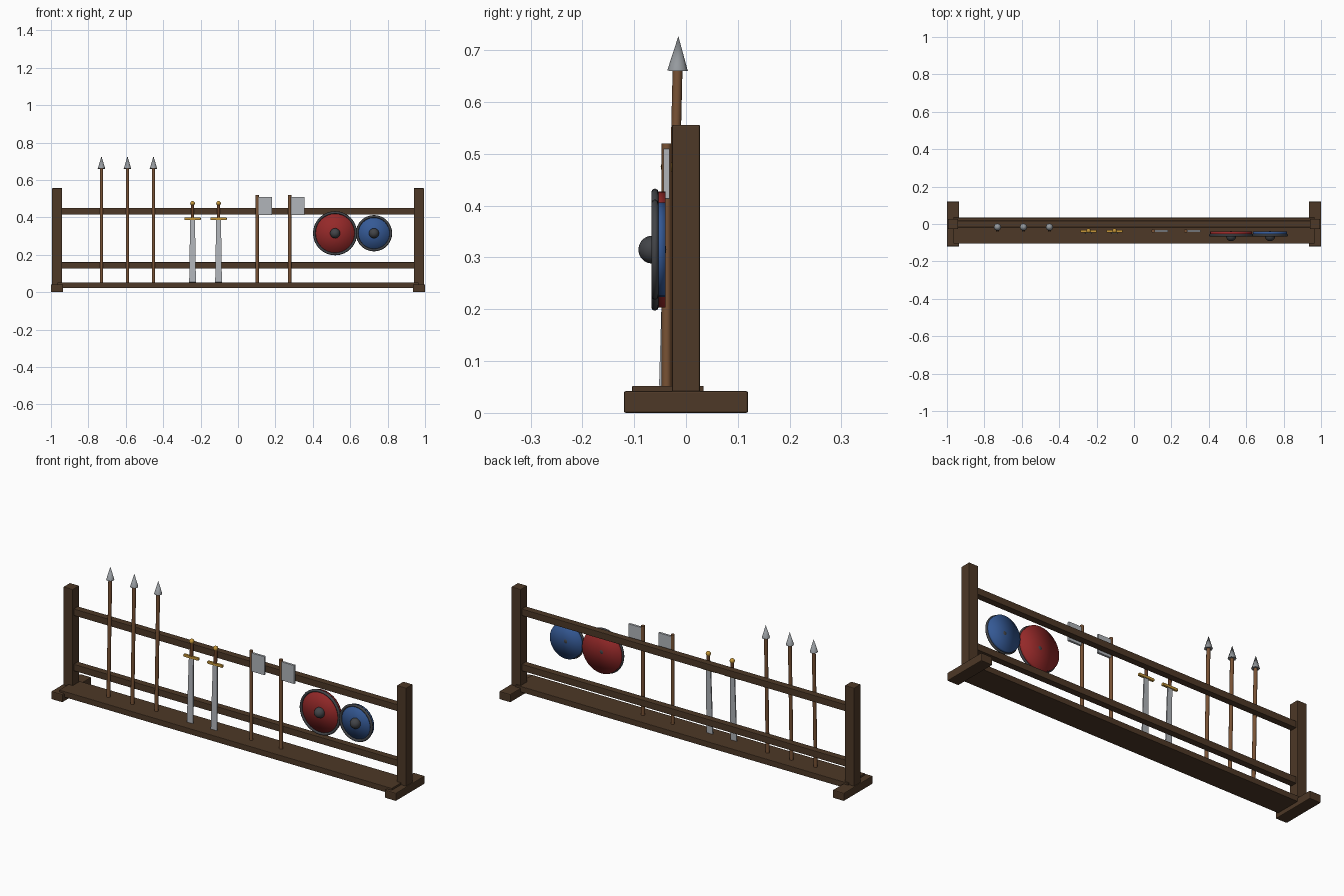
import bpy, bmesh, math
from mathutils import Matrix, Vector

old = bpy.data.objects.get("Cube")
if old:
    bpy.data.objects.remove(old, do_unlink=True)


def material(name, r, g, b):
    m = bpy.data.materials.new(name)
    m.use_nodes = True
    m.diffuse_color = (r, g, b, 1)
    m.node_tree.nodes["Principled BSDF"].inputs["Base Color"].default_value = (r, g, b, 1)
    return m


DARK_WOOD = material("dark wood", 0.075, 0.040, 0.020)
SHAFT_WOOD = material("shaft wood", 0.19, 0.085, 0.035)
GRIP = material("grip leather", 0.13, 0.05, 0.02)
STEEL = material("bright steel", 0.44, 0.46, 0.49)
SPEAR_STEEL = material("spear steel", 0.30, 0.32, 0.34)
IRON = material("dark iron", 0.055, 0.058, 0.065)
BRASS = material("brass", 0.55, 0.30, 0.04)
RED = material("red paint", 0.30, 0.022, 0.022)
BLUE = material("blue paint", 0.035, 0.10, 0.30)


def finish(name, bm, mat, matrix=None, smooth=None, bevel=0):
    """Turn a bmesh into an object; smooth is an angle in degrees."""
    if matrix is not None:
        bm.transform(matrix)
    mesh = bpy.data.meshes.new(name)
    bm.to_mesh(mesh)
    bm.free()
    mesh.materials.append(mat)
    ob = bpy.data.objects.new(name, mesh)
    bpy.context.collection.objects.link(ob)
    if bevel:
        mod = ob.modifiers.new("Soft edges", "BEVEL")
        mod.width = bevel
        mod.segments = 2
    if smooth:
        bpy.ops.object.select_all(action="DESELECT")
        ob.select_set(True)
        bpy.context.view_layer.objects.active = ob
        bpy.ops.object.shade_smooth_by_angle(angle=math.radians(smooth))
    return ob


def box(name, lo, hi, mat, bevel=0, matrix=None, top=1.0):
    """Box between two corners; top scales the width of its upper end."""
    lo, hi = Vector(lo), Vector(hi)
    bm = bmesh.new()
    bmesh.ops.create_cube(bm, size=1)
    for v in bm.verts:
        if v.co.z > 0:
            v.co.x *= top
        v.co = (lo + hi) / 2 + Vector(a * b for a, b in zip(v.co, hi - lo))
    return finish(name, bm, mat, matrix, bevel=bevel)


def rod(name, z0, z1, r0, r1, mat, matrix, sides=10, smooth=50):
    bm = bmesh.new()
    bmesh.ops.create_cone(bm, cap_ends=True, cap_tris=True, segments=sides,
                          radius1=r0, radius2=r1, depth=z1 - z0)
    bm.transform(Matrix.Translation((0, 0, (z0 + z1) / 2)))
    return finish(name, bm, mat, matrix, smooth)


def ball(name, radius, mat, matrix):
    bm = bmesh.new()
    bmesh.ops.create_uvsphere(bm, u_segments=16, v_segments=10, radius=radius)
    return finish(name, bm, mat, matrix, 60)


def leaning(x, y, z, slope):
    """Frame standing at a point and leaning back towards +y."""
    return Matrix.Translation((x, y, z)) @ Matrix.Rotation(-math.atan(slope), 4, "X")


# Rack: feet, posts, base board and two rails
for side, s in (("left", 1), ("right", -1)):
    foot = sorted((s * 0.935, s * 1.0))
    post = sorted((s * 0.94, s * 0.994))
    box(side + "_foot", (foot[0], -0.12, 0), (foot[1], 0.12, 0.042), DARK_WOOD, 0.004)
    box(side + "_post", (post[0], -0.027, 0.035), (post[1], 0.027, 0.556), DARK_WOOD, 0.003)
box("base_board", (-0.965, -0.104, 0.022), (0.965, 0.034, 0.052), DARK_WOOD, 0.002)
for label, z in (("lower", 0.143), ("upper", 0.433)):
    box(label + "_rail", (-0.965, -0.0175, z - 0.0175), (0.965, 0.0175, z + 0.0175),
        DARK_WOOD, 0.002)

# Spears
for i, x in enumerate((-0.73, -0.591, -0.452), 1):
    frame = leaning(x, -0.031, 0.05, 0.024)
    rod(f"spear_shaft_{i}", 0, 0.615, 0.0095, 0.0095, SHAFT_WOOD, frame)
    rod(f"spear_head_{i}", 0.61, 0.677, 0.02, 0, SPEAR_STEEL, frame, 8, 60)

# Swords, standing point down
for i, x in enumerate((-0.243, -0.104), 1):
    frame = leaning(x, -0.049, 0.053, 0.03)
    box(f"sword_blade_{i}", (-0.018, -0.003, 0), (0.018, 0.003, 0.335), STEEL, 0, frame, 0.72)
    box(f"sword_guard_{i}", (-0.044, -0.007, 0.333), (0.044, 0.007, 0.347), BRASS, 0.003, frame)
    rod(f"sword_grip_{i}", 0.345, 0.415, 0.009, 0.009, GRIP, frame)
    ball(f"sword_pommel_{i}", 0.0125, BRASS, frame @ Matrix.Translation((0, 0, 0.422)))

# Axes
for i, x in enumerate((0.103, 0.276), 1):
    frame = Matrix.Translation((x, -0.0375, 0.05))
    rod(f"axe_handle_{i}", 0, 0.47, 0.0095, 0.0095, SHAFT_WOOD, frame)
    box(f"axe_head_{i}", (0.004, -0.006, 0.363), (0.08, 0.006, 0.46), STEEL, 0.001, frame)

# Round shields with rim and central boss
for label, x, radius, paint in (("red", 0.519, 0.118, RED), ("blue", 0.727, 0.097, BLUE)):
    frame = Matrix.Translation((x, -0.06, 0.315)) @ Matrix.Rotation(math.pi / 2, 4, "X")
    rod(label + "_shield_board", -0.02, 0, radius - 0.006, radius - 0.006, paint, frame, 32, 180)
    ball(label + "_shield_boss", 0.027, IRON, frame @ Matrix.Translation((0, 0, 0.005)))
    # Rim: a small circle spun round the shield axis
    bm = bmesh.new()
    bmesh.ops.create_circle(bm, segments=8, radius=0.007, matrix=(
        Matrix.Translation((radius - 0.007, 0, 0)) @ Matrix.Rotation(math.pi / 2, 4, "X")))
    bmesh.ops.spin(bm, geom=bm.verts[:] + bm.edges[:], cent=(0, 0, 0), axis=(0, 0, 1),
                   angle=math.tau, steps=32)
    bmesh.ops.remove_doubles(bm, verts=bm.verts, dist=0.0001)
    bmesh.ops.recalc_face_normals(bm, faces=bm.faces)
    finish(label + "_shield_rim", bm, IRON, frame, 60)
